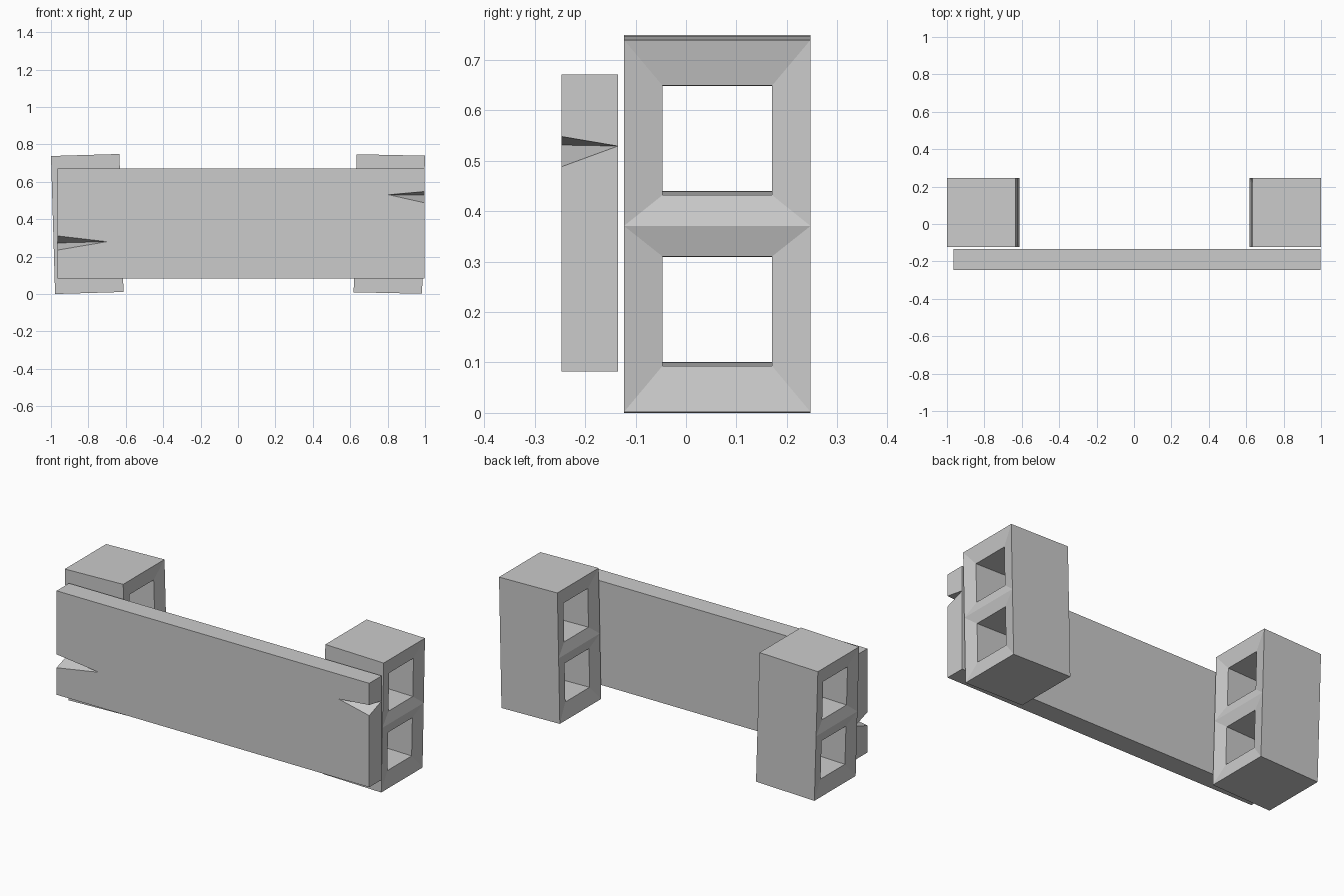
import bpy, bmesh
from math import radians

if "Cube" in bpy.data.objects:
    bpy.data.objects.remove(bpy.data.objects["Cube"])


def make_object(name, bm):
    bmesh.ops.recalc_face_normals(bm, faces=bm.faces[:])
    mesh = bpy.data.meshes.new(name)
    bm.to_mesh(mesh)
    bm.free()
    obj = bpy.data.objects.new(name, mesh)
    bpy.context.collection.objects.link(obj)
    return obj


def cinder_block(name, location, tilt):
    hx, hy, hz = 0.183, 0.185, 0.369        # half sizes
    hole, offset, depth = 0.109, 0.1695, 0.017  # hole half size, height, funnel depth
    bm = bmesh.new()
    rims, holes = [], []
    for s in (-1, 1):
        # outer rim with a ridge halfway up
        rim = {(y, z): bm.verts.new((s * hx, y * hy, z * hz))
               for y in (-1, 1) for z in (-1, 0, 1)}
        rims.append(rim)
        # each cell slopes inward to its hole
        for lo, hi, cz in ((-1, 0, -offset), (0, 1, offset)):
            outer = [rim[k] for k in ((-1, lo), (1, lo), (1, hi), (-1, hi))]
            inner = [bm.verts.new((s * (hx - depth), y * hole, cz + z * hole))
                     for y, z in ((-1, -1), (1, -1), (1, 1), (-1, 1))]
            for i in range(4):
                j = (i + 1) % 4
                bm.faces.new((outer[i], outer[j], inner[j], inner[i]))
            holes.append(inner)
    # hole walls running through the block
    for a, b in ((holes[0], holes[2]), (holes[1], holes[3])):
        for i in range(4):
            j = (i + 1) % 4
            bm.faces.new((a[i], a[j], b[j], b[i]))
    # outside walls
    left, right = rims
    for y in (-1, 1):
        bm.faces.new([left[y, z] for z in (-1, 0, 1)] +
                     [right[y, z] for z in (1, 0, -1)])
    for z in (-1, 1):
        bm.faces.new((left[-1, z], left[1, z], right[1, z], right[-1, z]))
    obj = make_object(name, bm)
    obj.location = location
    obj.rotation_euler.y = radians(tilt)
    return obj


def split_plank(name):
    front, back, bottom, top = -0.247, -0.135, 0.082, 0.671
    # per end: x, split tip x, then z of split top, tip, bottom and back point
    ends = ((-0.965, -0.70, 0.311, 0.28, 0.235, 0.273),
            (0.996, 0.805, 0.548, 0.531, 0.488, 0.529))
    bm = bmesh.new()
    fronts, backs = [], []
    for x, tip_x, za, zb, zc, zd in ends:
        f = [bm.verts.new((px, front, pz)) for px, pz in
             ((x, bottom), (x, zc), (tip_x, zb), (x, za), (x, top))]
        b = [bm.verts.new((x, back, pz)) for pz in (bottom, zd, top)]
        # end grain above and below the split, then the split itself
        bm.faces.new((f[0], f[1], b[1], b[0]))
        bm.faces.new((f[3], f[4], b[2], b[1]))
        bm.faces.new((f[1], f[2], b[1]))
        bm.faces.new((f[2], f[3], b[1]))
        fronts.append(f)
        backs.append(b)
    # broad faces and long edges
    (fl, fr), (bl, br) = fronts, backs
    bm.faces.new(fr + fl[::-1])
    bm.faces.new(br + bl[::-1])
    bm.faces.new((fl[0], fr[0], br[0], bl[0]))
    bm.faces.new((fl[4], fr[4], br[2], bl[2]))
    return make_object(name, bm)


cinder_block("left_block", (-0.806, 0.062, 0.3745), -1.7)
cinder_block("right_block", (0.809, 0.062, 0.3745), 1.2)
split_plank("plank")
